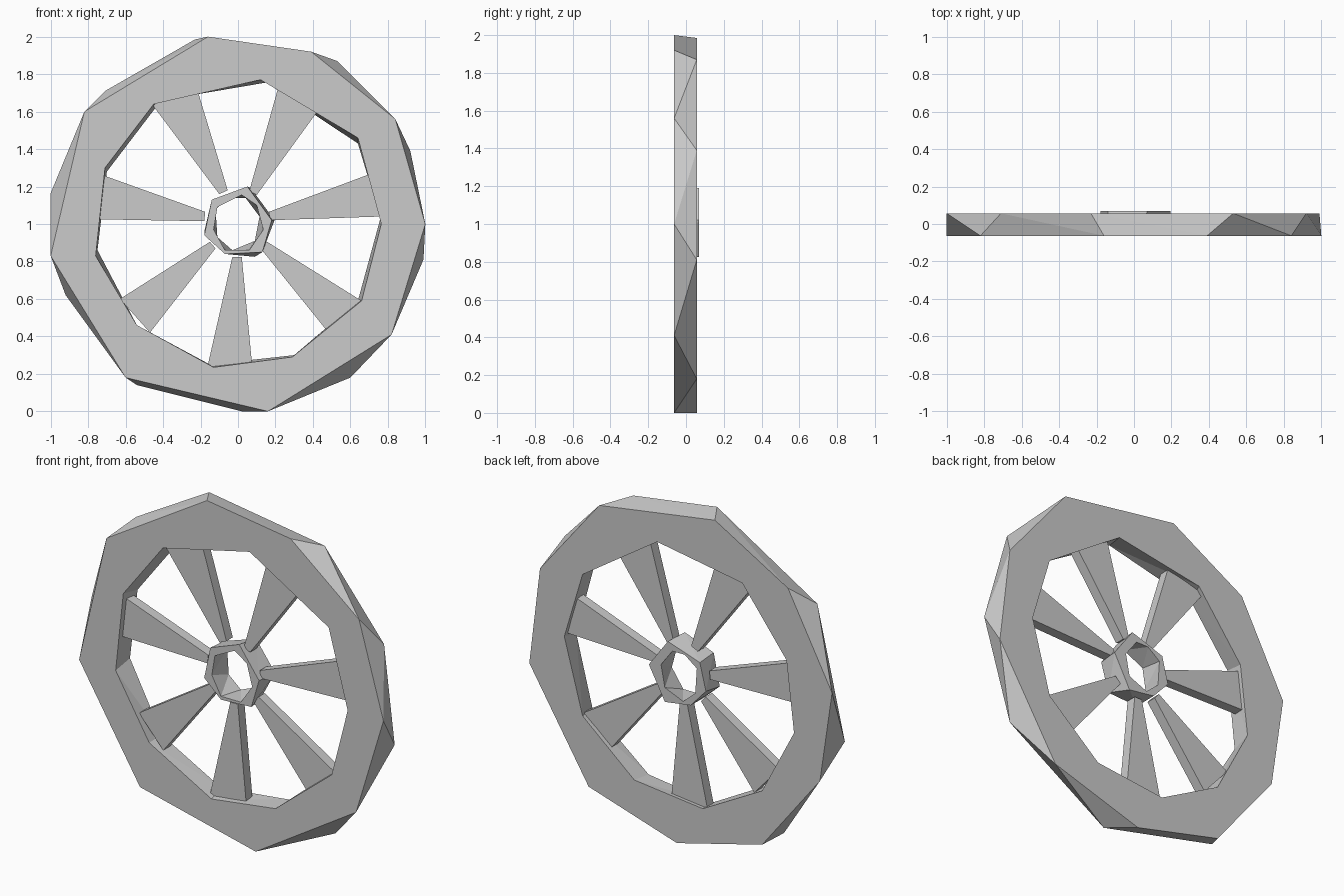
import bpy, bmesh, math
from mathutils import Vector

# All profiles are (x, z) points in the wheel plane


def finish(bm, name):
    bmesh.ops.recalc_face_normals(bm, faces=bm.faces)
    me = bpy.data.meshes.new(name)
    bm.to_mesh(me)
    bm.free()
    ob = bpy.data.objects.new(name, me)
    bpy.context.collection.objects.link(ob)
    return ob


def add_loop(bm, pts, y):
    pts = sorted(pts, key=lambda p: math.atan2(p[1] - 1, p[0]))
    return [bm.verts.new((x, y, z)) for x, z in pts]


def zip_loops(bm, a, b):
    """Join two closed loops of any vertex count with a triangle strip."""
    k = min(range(len(b)), key=lambda n: (b[n].co - a[0].co).length)
    b = b[k:] + b[:k]
    na, nb, i, j = len(a), len(b), 0, 0
    while i < na or j < nb:
        va, vb = a[i % na], b[j % nb]
        wa, wb = a[(i + 1) % na], b[(j + 1) % nb]
        if j == nb or (i < na and (wa.co - vb.co).length < (wb.co - va.co).length):
            bm.faces.new((va, wa, vb))
            i += 1
        else:
            bm.faces.new((va, wb, vb))
            j += 1


def ring(name, y0, y1, outer_front, outer_back, inner_front, inner_back):
    bm = bmesh.new()
    of, ob = add_loop(bm, outer_front, y0), add_loop(bm, outer_back, y1)
    nf, nb = add_loop(bm, inner_front, y0), add_loop(bm, inner_back, y1)
    for a, b in ((of, ob), (ob, nb), (nb, nf), (nf, of)):
        zip_loops(bm, a, b)
    return finish(bm, name)


# Rim: faceted ring whose front and back outlines are offset from each other
ring("rim", -0.063, 0.057,
     [(-0.16, 2.0), (0.39, 1.92), (0.84, 1.56), (1.0, 1.0), (0.82, 0.41),
      (0.16, 0.0), (-0.60, 0.18), (-1.0, 0.83), (-0.82, 1.6)],
     [(-0.23, 1.985), (0.53, 1.87), (0.92, 1.39), (0.99, 0.81), (0.60, 0.18),
      (0.02, 0.0), (-0.54, 0.14), (-0.92, 0.62), (-1.0, 1.165), (-0.71, 1.71)],
     [(-0.71, 1.3), (-0.45, 1.64), (0.12, 1.77), (0.64, 1.46), (0.765, 1.0),
      (0.66, 0.59), (0.29, 0.29), (-0.13, 0.235), (-0.54, 0.46), (-0.76, 0.83)],
     [(-0.70, 1.28), (-0.41, 1.66), (0.15, 1.755), (0.64, 1.43), (0.76, 1.03),
      (0.64, 0.59), (0.30, 0.30), (-0.15, 0.25), (-0.54, 0.46), (-0.75, 0.86)])

# Hub: small faceted ring
ring("hub", -0.06, 0.07,
     [(0.05, 1.2), (-0.14, 1.13), (-0.18, 0.94), (-0.07, 0.84), (0.13, 0.85),
      (0.18, 1.02)],
     [(0.07, 1.19), (0.195, 1.02), (0.09, 0.825), (-0.08, 0.85), (-0.18, 0.96),
      (-0.14, 1.12)],
     [(0.02, 1.155), (0.10, 1.1), (0.135, 0.97), (0.06, 0.86), (-0.07, 0.86),
      (-0.13, 0.97), (-0.11, 1.09)],
     [(0.04, 1.14), (0.115, 1.04), (0.09, 0.91), (-0.03, 0.86), (-0.11, 0.93),
      (-0.12, 1.08), (-0.04, 1.14)])

# Spokes: seven thin wedges widening towards the rim
spokes = [
    [(-0.03, 0.825), (0.02, 0.825), (0.075, 0.25), (-0.165, 0.23)],
    [(0.12, 0.87), (0.155, 0.905), (0.66, 0.59), (0.475, 0.43)],
    [(0.17, 1.02), (0.165, 1.065), (0.70, 1.265), (0.765, 1.04)],
    [(0.10, 1.155), (0.06, 1.175), (0.215, 1.73), (0.42, 1.595)],
    [(-0.055, 1.18), (-0.10, 1.16), (-0.46, 1.64), (-0.215, 1.71)],
    [(-0.175, 1.065), (-0.18, 1.015), (-0.745, 1.025), (-0.72, 1.26)],
    [(-0.15, 0.905), (-0.12, 0.87), (-0.47, 0.42), (-0.63, 0.60)],
]
for n, pts in enumerate(spokes):
    bm = bmesh.new()
    face = bm.faces.new([bm.verts.new((x, -0.03, z)) for x, z in pts])
    new = bmesh.ops.extrude_face_region(bm, geom=[face])["geom"]
    bmesh.ops.translate(bm, vec=Vector((0, 0.06, 0)),
                        verts=[v for v in new if isinstance(v, bmesh.types.BMVert)])
    # keep the starting cap so every spoke is a closed solid
    if not face.is_valid or len(bm.faces) < 6:
        bm.faces.new([v for v in bm.verts if v.co.y < 0][:4])
    finish(bm, f"spoke_{n + 1}")
